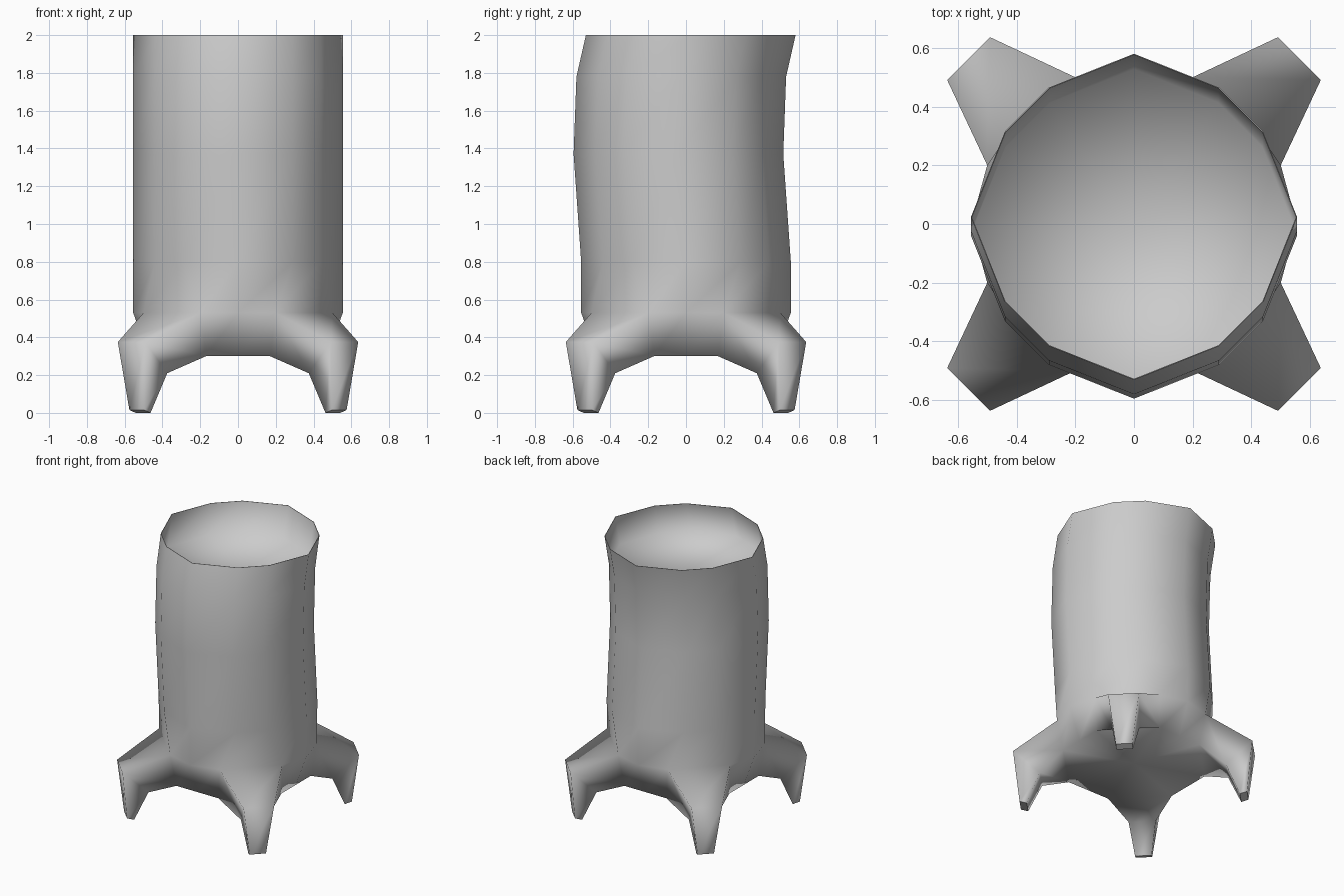
import bpy, bmesh, math
from mathutils import Matrix, Vector

if "Cube" in bpy.data.objects:
    bpy.data.objects.remove(bpy.data.objects["Cube"])


def ring_points(z, axis_r, diag_r, half, cy=0.0):
    """12-sided ring: one axis point and two points of a diagonal facet per quadrant."""
    s = math.sqrt(0.5)
    quad = [(axis_r, 0), (s * (diag_r + half), s * (diag_r - half)),
            (s * (diag_r - half), s * (diag_r + half))]
    pts = []
    for q in range(4):
        rot = Matrix.Rotation(q * math.pi / 2, 3, 'Z')
        for x, y in quad:
            p = rot @ Vector((x, y, z))
            pts.append((p.x, p.y + cy, z))
    return pts


bm = bmesh.new()


def add_ring(*args):
    return [bm.verts.new(p) for p in ring_points(*args)]


# Trunk: underside ring, leg-root ring, bent column, rim, then inner wall of the shallow bowl
rings = [add_ring(*r) for r in [
    (0.30, 0.47, 0.4525, 0.212, 0),
    (0.53, 0.555, 0.495, 0.212, 0),
    (0.80, 0.555, 0.516, 0.106, 0),
    (1.37, 0.555, 0.516, 0.106, -0.04),
    (1.78, 0.555, 0.516, 0.106, -0.025),
    (2.00, 0.555, 0.516, 0.106, 0.025),
    (2.00, 0.552, 0.513, 0.106, 0.025),
    (1.78, 0.552, 0.513, 0.106, -0.025),
]]
for k in range(len(rings) - 1):
    a, b = rings[k], rings[k + 1]
    for i in range(12):
        if k == 0 and i % 3 == 1:
            continue  # the legs grow from these openings
        j = (i + 1) % 12
        bm.faces.new((a[i], a[j], b[j], b[i]))

# Flat underside and bowl floor
for ring, cy, z in ((rings[0], 0, 0.30), (rings[-1], -0.025, 1.78)):
    centre = bm.verts.new((0, cy, z))
    for i in range(12):
        bm.faces.new((ring[i], ring[(i + 1) % 12], centre))

# Legs: knee and foot sections as (inner r, inner half, inner z, outer r, outer half, outer z)
sections = [(0.62, 0.09, 0.21, 0.797, 0.103, 0.375),
            (0.71, 0.055, 0.0, 0.758, 0.055, 0.015)]
for q in range(4):
    rot = Matrix.Rotation(math.radians(45 + 90 * q), 3, 'Z')
    i = 3 * q + 1
    prev = [rings[0][i], rings[0][i + 1], rings[1][i + 1], rings[1][i]]
    for ri, hi, zi, ro, ho, zo in sections:
        cur = [bm.verts.new(rot @ Vector(p)) for p in
               ((ri, -hi, zi), (ri, hi, zi), (ro, ho, zo), (ro, -ho, zo))]
        for n in range(4):
            m = (n + 1) % 4
            bm.faces.new((prev[n], prev[m], cur[m], cur[n]))
        prev = cur
    bm.faces.new(prev)

bmesh.ops.recalc_face_normals(bm, faces=bm.faces)
for f in bm.faces:
    f.smooth = True
# Crisp edges at the rim and around the soles
for e in bm.edges:
    zs = [v.co.z for v in e.verts]
    if min(zs) > 1.99 or max(zs) < 0.02:
        e.smooth = False

mesh = bpy.data.meshes.new("legged_trunk")
bm.to_mesh(mesh)
bm.free()
bpy.context.collection.objects.link(bpy.data.objects.new("legged_trunk", mesh))
